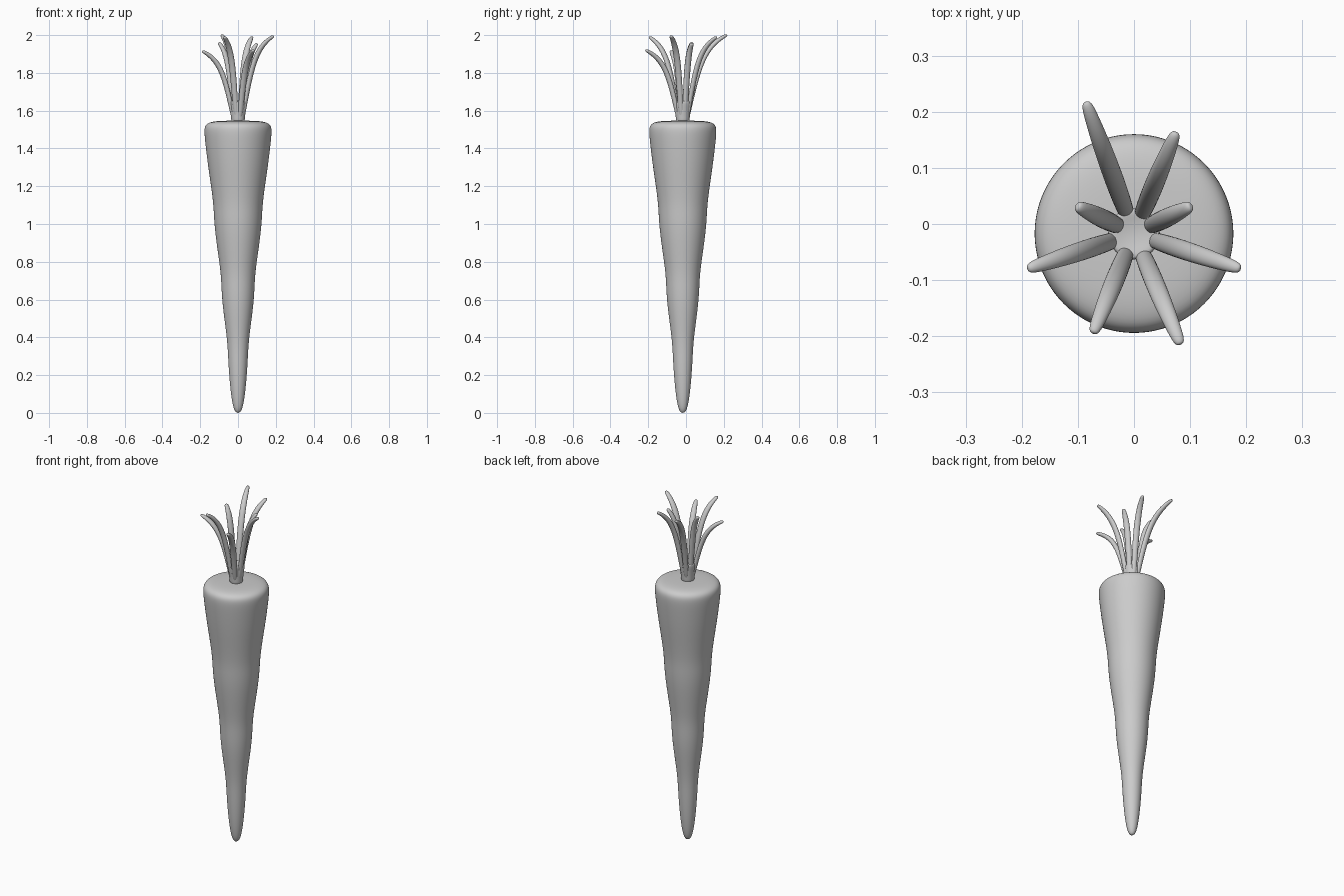
import bpy, bmesh, math
from mathutils import Vector

cube = bpy.data.objects.get("Cube")
if cube:
    bpy.data.objects.remove(cube, do_unlink=True)

grey = bpy.data.materials.new("plain grey")
grey.use_nodes = True
colour = (0.6, 0.6, 0.6, 1)
grey.diffuse_color = colour
grey.node_tree.nodes["Principled BSDF"].inputs["Base Color"].default_value = colour

CENTRE = Vector((0, -0.017, 0))
UP = Vector((0, 0, 1))


def loft(name, rings, sides):
    """Skin rings of (centre, first axis, second axis), cap and smooth them."""
    bm = bmesh.new()
    loops = []
    for c, u, v in rings:
        turns = [math.tau * i / sides for i in range(sides)]
        loops.append([bm.verts.new(c + u * math.cos(a) + v * math.sin(a)) for a in turns])
    for low, high in zip(loops, loops[1:]):
        for i in range(sides):
            j = (i + 1) % sides
            bm.faces.new((low[i], low[j], high[j], high[i]))
    bm.faces.new(loops[0][::-1])
    bm.faces.new(loops[-1])
    bmesh.ops.recalc_face_normals(bm, faces=bm.faces)
    for f in bm.faces:
        f.smooth = True
    mesh = bpy.data.meshes.new(name)
    bm.to_mesh(mesh)
    bm.free()
    mesh.materials.append(grey)
    obj = bpy.data.objects.new(name, mesh)
    bpy.context.collection.objects.link(obj)
    sub = obj.modifiers.new("smooth", 'SUBSURF')
    sub.levels = sub.render_levels = 2
    return obj


def lathe(name, profile, sides):
    rings = [(CENTRE + UP * z, Vector((r, 0, 0)), Vector((0, r, 0))) for r, z in profile]
    return loft(name, rings, sides)


# Tapered root with gentle swellings
lathe("root", [
    (0.006, 0), (0.02, 0.012), (0.032, 0.06), (0.043, 0.15), (0.051, 0.26),
    (0.055, 0.36), (0.067, 0.46), (0.082, 0.57), (0.088, 0.66), (0.091, 0.74),
    (0.107, 0.85), (0.122, 0.96), (0.128, 1.04), (0.131, 1.11), (0.146, 1.22),
    (0.161, 1.32), (0.173, 1.42), (0.18, 1.49), (0.176, 1.52), (0.157, 1.538),
    (0.11, 1.546), (0.04, 1.547), (0.01, 1.547)], 32)

# Short stalk base that the leaves grow from
lathe("stalk_base", [
    (0.036, 1.53), (0.037, 1.56), (0.043, 1.61), (0.049, 1.645),
    (0.044, 1.655), (0.025, 1.65), (0.006, 1.648)], 16)

# Leaf stems: share of outward reach, share of height, half width
SHAPE = [(0, 0, 0.013), (0.08, 0.2, 0.016), (0.19, 0.43, 0.018), (0.36, 0.7, 0.019),
         (0.6, 0.88, 0.018), (0.86, 0.97, 0.014), (0.97, 0.995, 0.011), (1, 1, 0.005)]
BASE_R, BASE_Z = 0.025, 1.55


def leaf(name, x, y, top):
    tip = Vector((x, y, 0)) - CENTRE
    reach = tip.length
    out = tip.normalized()
    side = UP.cross(out)
    path = [CENTRE + out * (BASE_R + (reach - BASE_R) * f) + UP * (BASE_Z + (top - BASE_Z) * h)
            for f, h, w in SHAPE]
    rings = []
    for i, (f, h, w) in enumerate(SHAPE):
        along = (path[min(i + 1, len(path) - 1)] - path[max(i - 1, 0)]).normalized()
        rings.append((path[i], side * w, along.cross(side) * w * 0.8))
    loft(name, rings, 8)


for name, x, y, top in [
        ("leaf_back_right", -0.086, 0.218, 2.0), ("leaf_back_left", 0.075, 0.164, 1.99),
        ("leaf_inner_left", 0.102, 0.032, 1.955), ("leaf_inner_right", -0.102, 0.032, 1.96),
        ("leaf_left", 0.19, -0.08, 1.995), ("leaf_right", -0.19, -0.08, 1.915),
        ("leaf_front_left", 0.083, -0.215, 1.92), ("leaf_front_right", -0.073, -0.195, 1.99)]:
    leaf(name, x, y, top)
